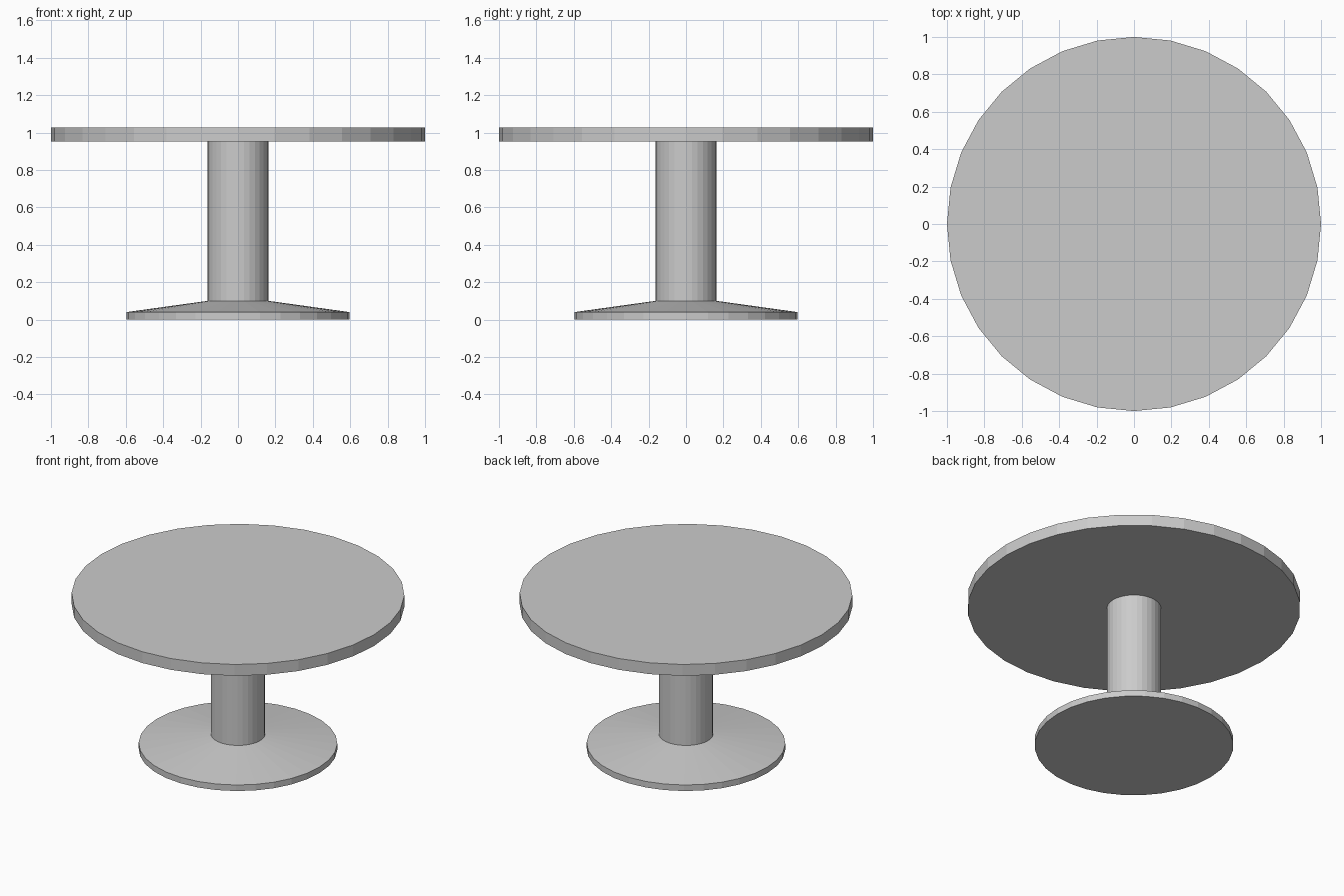
import bpy
import bmesh
from math import cos, sin, tau

SIDES = 32

cube = bpy.data.objects.get("Cube")
if cube:
    bpy.data.objects.remove(cube, do_unlink=True)

# Single plain grey finish
grey = bpy.data.materials.new("light_grey")
grey.use_nodes = True
colour = (0.6, 0.6, 0.6, 1)
grey.diffuse_color = colour
grey.node_tree.nodes["Principled BSDF"].inputs["Base Color"].default_value = colour


def turned_part(name, profile):
    """Closed faceted solid from (radius, height) points, bottom to top."""
    bm = bmesh.new()
    rings = [[bm.verts.new((r * cos(tau * i / SIDES), r * sin(tau * i / SIDES), z))
              for i in range(SIDES)] for r, z in profile]
    for low, high in zip(rings, rings[1:]):
        for i in range(SIDES):
            j = (i + 1) % SIDES
            bm.faces.new((low[i], low[j], high[j], high[i]))
    bm.faces.new(rings[0][::-1])
    bm.faces.new(rings[-1])
    mesh = bpy.data.meshes.new(name)
    bm.to_mesh(mesh)
    bm.free()
    mesh.materials.append(grey)
    part = bpy.data.objects.new(name, mesh)
    bpy.context.collection.objects.link(part)
    return part


# Flared foot, straight column and round top
turned_part("base", [(0.597, 0), (0.597, 0.04), (0.163, 0.10)])
turned_part("column", [(0.163, 0.10), (0.163, 0.952)])
turned_part("table_top", [(1.0, 0.952), (1.0, 1.027)])
